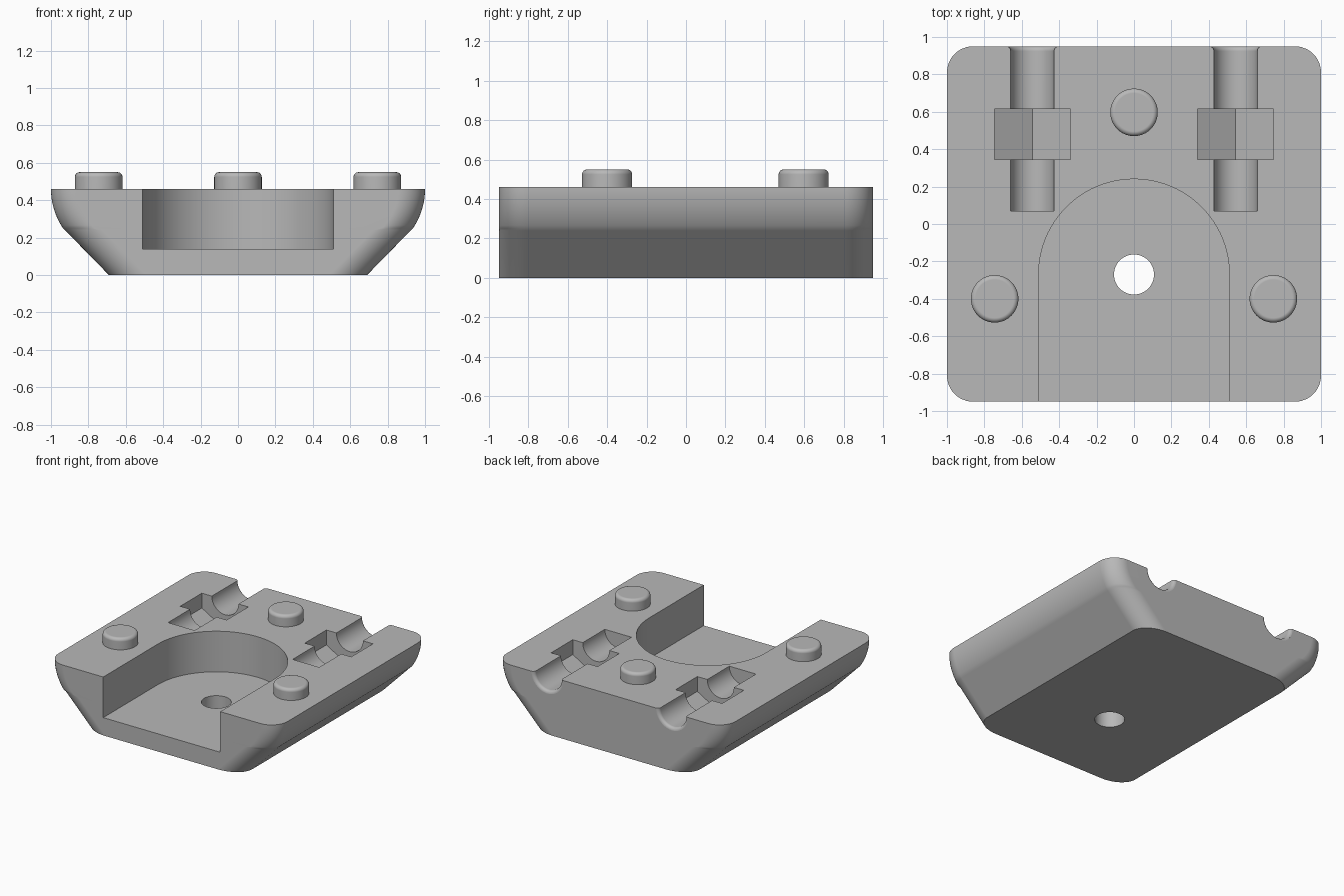
import bpy, bmesh, math
from math import sin, cos, pi, radians
from mathutils import Matrix

if "Cube" in bpy.data.objects:
    bpy.data.objects.remove(bpy.data.objects["Cube"])

TOP = 0.46
HALF_Y = 0.95
CORNER = 0.14

grey = bpy.data.materials.new("plain grey")
grey.use_nodes = True
grey.diffuse_color = (0.48, 0.48, 0.48, 1)
grey.node_tree.nodes["Principled BSDF"].inputs["Base Color"].default_value = (0.48, 0.48, 0.48, 1)


def loft(name, rings):
    """Skin closed rings of points and cap both ends."""
    bm = bmesh.new()
    loops = [[bm.verts.new(p) for p in ring] for ring in rings]
    n = len(loops[0])
    for a, b in zip(loops, loops[1:]):
        for i in range(n):
            j = (i + 1) % n
            bm.faces.new((a[i], a[j], b[j], b[i]))
    bm.faces.new(loops[0])
    bm.faces.new(loops[-1])
    bmesh.ops.recalc_face_normals(bm, faces=bm.faces)
    mesh = bpy.data.meshes.new(name)
    bm.to_mesh(mesh)
    bm.free()
    mesh.materials.append(grey)
    obj = bpy.data.objects.new(name, mesh)
    bpy.context.collection.objects.link(obj)
    return obj


def turned(name, profile, x, y, along_y=False, steps=64):
    """Round part from (radius, height) pairs, standing up or lying along y."""
    rings = [[(r * cos(2 * pi * i / steps), r * sin(2 * pi * i / steps), h)
              for i in range(steps)] for r, h in profile]
    obj = loft(name, rings)
    if along_y:
        obj.data.transform(Matrix.Translation((x, 0, TOP)) @ Matrix.Rotation(-pi / 2, 4, 'X'))
    else:
        obj.data.transform(Matrix.Translation((x, y, 0)))
    return obj


def smooth(obj):
    bpy.ops.object.select_all(action='DESELECT')
    obj.select_set(True)
    bpy.context.view_layer.objects.active = obj
    bpy.ops.object.shade_smooth_by_angle(angle=radians(30))
    mod = obj.modifiers.new("even shading", 'WEIGHTED_NORMAL')
    mod.keep_sharp = True


def rounded_ring(half_x, rx, z, steps=12):
    """Rectangle with rounded corners at height z."""
    ring = []
    for quarter, (sx, sy) in enumerate([(1, 1), (-1, 1), (-1, -1), (1, -1)]):
        for i in range(steps + 1):
            a = (quarter + i / steps) * pi / 2
            ring.append((sx * (half_x - rx) + rx * cos(a),
                         sy * (HALF_Y - CORNER) + CORNER * sin(a), z))
    return ring


# Body: straight slope below, curved flank above
slope = CORNER * math.sqrt(2)
rings = [rounded_ring(0.69, slope, 0), rounded_ring(0.925, slope, 0.24)]
flank = 0.375
for i in range(13):
    a = radians(34) * (1 - i / 12)
    rings.append(rounded_ring(1 - flank * (1 - cos(a)), CORNER / cos(a), TOP - flank * sin(a)))
body = loft("body", rings)

# Arched pocket, open to the front
arch = [(0.51, -1.2)]
arch += [(0.51 * cos(pi * i / 48), -0.27 + 0.51 * sin(pi * i / 48)) for i in range(49)]
arch += [(-0.51, -1.2)]
cutters = [loft("pocket_cutter", [[(x, y, z) for x, y in arch] for z in (0.14, 0.8)]),
           turned("hole_cutter", [(0.107, -0.1), (0.107, 0.3)], 0, -0.27)]

# Bolt channels with flared mouths, and hexagonal nut slots
flare = 0.025
for side in (-1, 1):
    x = side * 0.543
    profile = [(0.116, 0.07)]
    for i in range(7):
        a = i / 6 * radians(85)
        profile.append((0.116 + flare * (1 - cos(a)), HALF_Y - flare + flare * sin(a)))
    profile.append((profile[-1][0], 1.1))
    cutters.append(turned("channel_cutter", profile, x, 0, along_y=True))
    nut = [(x + 0.234 * sin(pi * k / 3), TOP + 0.234 * cos(pi * k / 3)) for k in range(6)]
    cutters.append(loft("nut_cutter", [[(u, y, v) for u, v in nut] for y in (0.345, 0.615)]))

bpy.context.view_layer.objects.active = body
for cutter in cutters:
    cutter.hide_render = True
    mod = body.modifiers.new("cut", 'BOOLEAN')
    mod.operation = 'DIFFERENCE'
    mod.solver = 'EXACT'
    mod.object = cutter
    bpy.ops.object.modifier_apply(modifier=mod.name)
    bpy.data.objects.remove(cutter)
smooth(body)

# Locating studs with rounded rims
rim = 0.025
stud = [(0.127, TOP - 0.01)]
stud += [(0.127 - rim + rim * cos(i * pi / 12), 0.55 - rim + rim * sin(i * pi / 12)) for i in range(7)]
for name, x, y in (("back_stud", 0, 0.597), ("left_stud", 0.745, -0.4), ("right_stud", -0.745, -0.4)):
    smooth(turned(name, stud, x, y))
